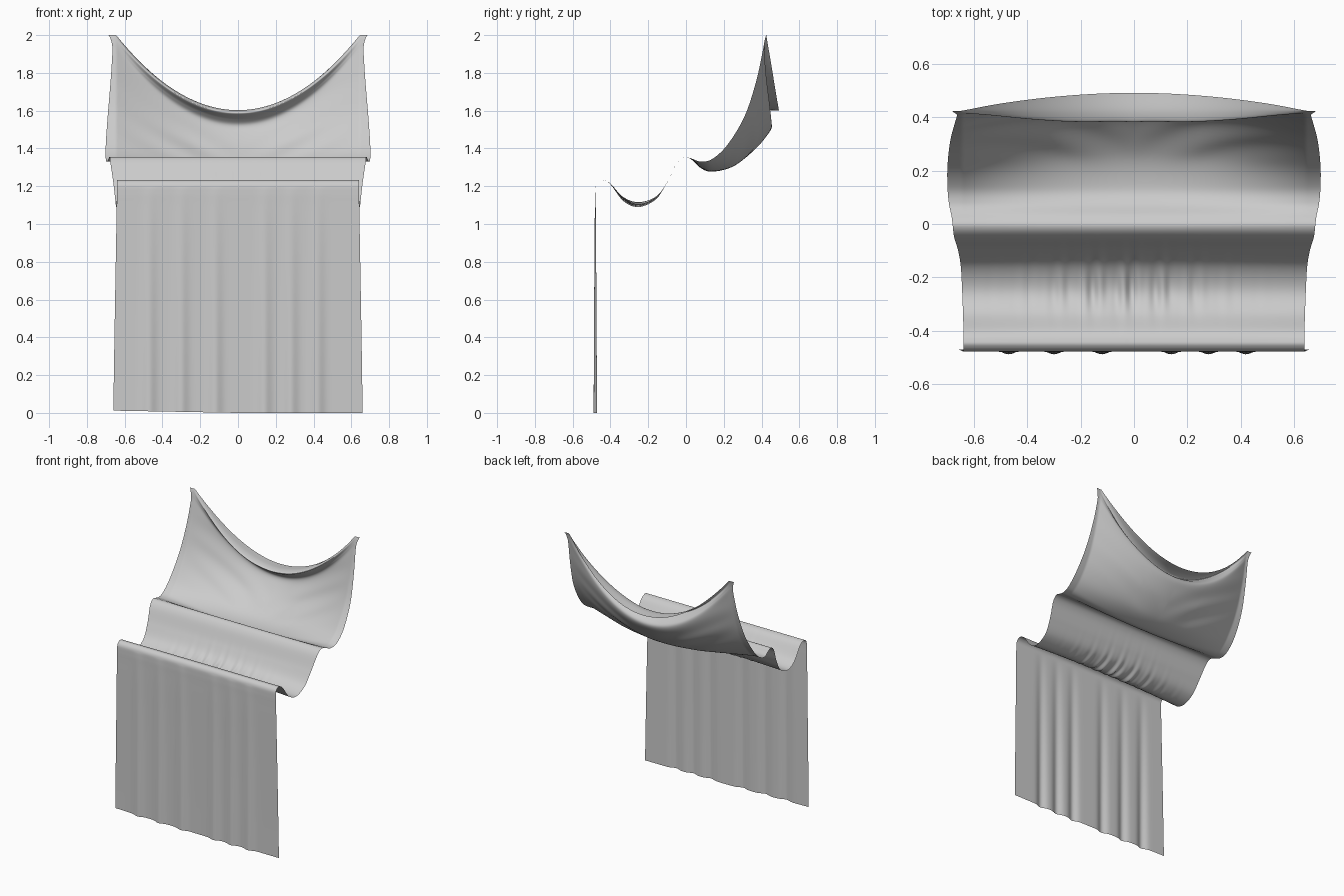
import bpy
import math
from mathutils import Vector

# Cloth profile, bottom hem to back edge: (y, z at centre, y, z at side edge, half width)
PROFILE = [
    (-.476, 0, -.476, 0, .660), (-.477, .40, -.477, .40, .654),
    (-.478, .75, -.478, .75, .648), (-.479, .98, -.479, .98, .644),
    (-.479, 1.10, -.479, 1.10, .642), (-.479, 1.165, -.479, 1.165, .641),
    (-.476, 1.205, -.476, 1.205, .64), (-.462, 1.226, -.462, 1.226, .64),
    (-.44, 1.232, -.44, 1.232, .64), (-.40, 1.213, -.40, 1.21, .64),
    (-.33, 1.137, -.33, 1.12, .642), (-.25, 1.105, -.25, 1.09, .645),
    (-.16, 1.14, -.16, 1.13, .65), (-.10, 1.22, -.10, 1.22, .66),
    (-.05, 1.32, -.05, 1.32, .675), (-.01, 1.355, -.01, 1.355, .68),
    (.03, 1.34, .03, 1.346, .685), (.08, 1.295, .08, 1.33, .695),
    (.14, 1.277, .14, 1.345, .70), (.25, 1.305, .22, 1.42, .70),
    (.36, 1.39, .31, 1.57, .69), (.43, 1.47, .37, 1.75, .675),
    (.455, 1.52, .405, 1.91, .665), (.43, 1.555, .413, 1.955, .668),
    (.383, 1.587, .418, 1.98, .675), (.42, 1.602, .422, 1.993, .68),
    (.492, 1.600, .425, 2.0, .685),
]
STEPS, COLS = 8, 180


def bump(x, centre, width):
    return math.exp(-((x - centre) / width) ** 2)


def spline(pts):
    """Catmull-Rom samples through the profile rows."""
    pts = [Vector(p) for p in pts]
    pts = [2 * pts[0] - pts[1]] + pts + [2 * pts[-1] - pts[-2]]
    rows = []
    for a, b, c, d in zip(pts, pts[1:], pts[2:], pts[3:]):
        for k in range(STEPS):
            t = k / STEPS
            rows.append(.5 * (2 * b + (c - a) * t + (2 * a - 5 * b + 4 * c - d) * t * t
                              + (3 * b - a - 3 * c + d) * t ** 3))
    rows.append(pts[-2])
    return rows


def cloth_point(row, s):
    yc, zc, ye, ze, half = row
    x = s * half
    sag = max(0, 1 - (x / .645) ** 2)
    y, z = ye + (yc - ye) * sag, ze + (zc - ze) * sag
    # soft vertical folds of the hanging front panel
    if y < -.44 and z < 1.2:
        fall = (1 - z / 1.2) ** .6
        folds = sum(bump(x, c, .035) for c in (-.47, -.30, -.12, .14, .28, .42))
        y += fall * (.005 - .018 * folds)
        z += .012 * (1 - z / 1.2) * max(0, -s)
    # gathered wrinkles in the front trough
    wrinkle = bump(y, -.24, .09) * bump(x, -.04, .28)
    z += .008 * wrinkle * (math.sin(82 * x + 5 * y) + .5 * math.sin(131 * x))
    # drag lines running from the pinned corners
    line = abs(x) * .55 + 1.47 - z
    y += .007 * bump(y, .33, .09) * math.sin(45 * line) * sag * min(1, abs(x) * 4)
    return x, y, z


# Draped cloth sheet
rows = spline(PROFILE)
n = COLS + 1
verts = [cloth_point(r, 2 * i / COLS - 1) for r in rows for i in range(n)]
faces = [(j * n + i, j * n + i + 1, (j + 1) * n + i + 1, (j + 1) * n + i)
         for j in range(len(rows) - 1) for i in range(COLS)]
mesh = bpy.data.meshes.new("draped_cloth")
mesh.from_pydata(verts, [], faces)
cloth = bpy.data.objects.new("draped_cloth", mesh)
bpy.context.collection.objects.link(cloth)
mesh.shade_smooth()
